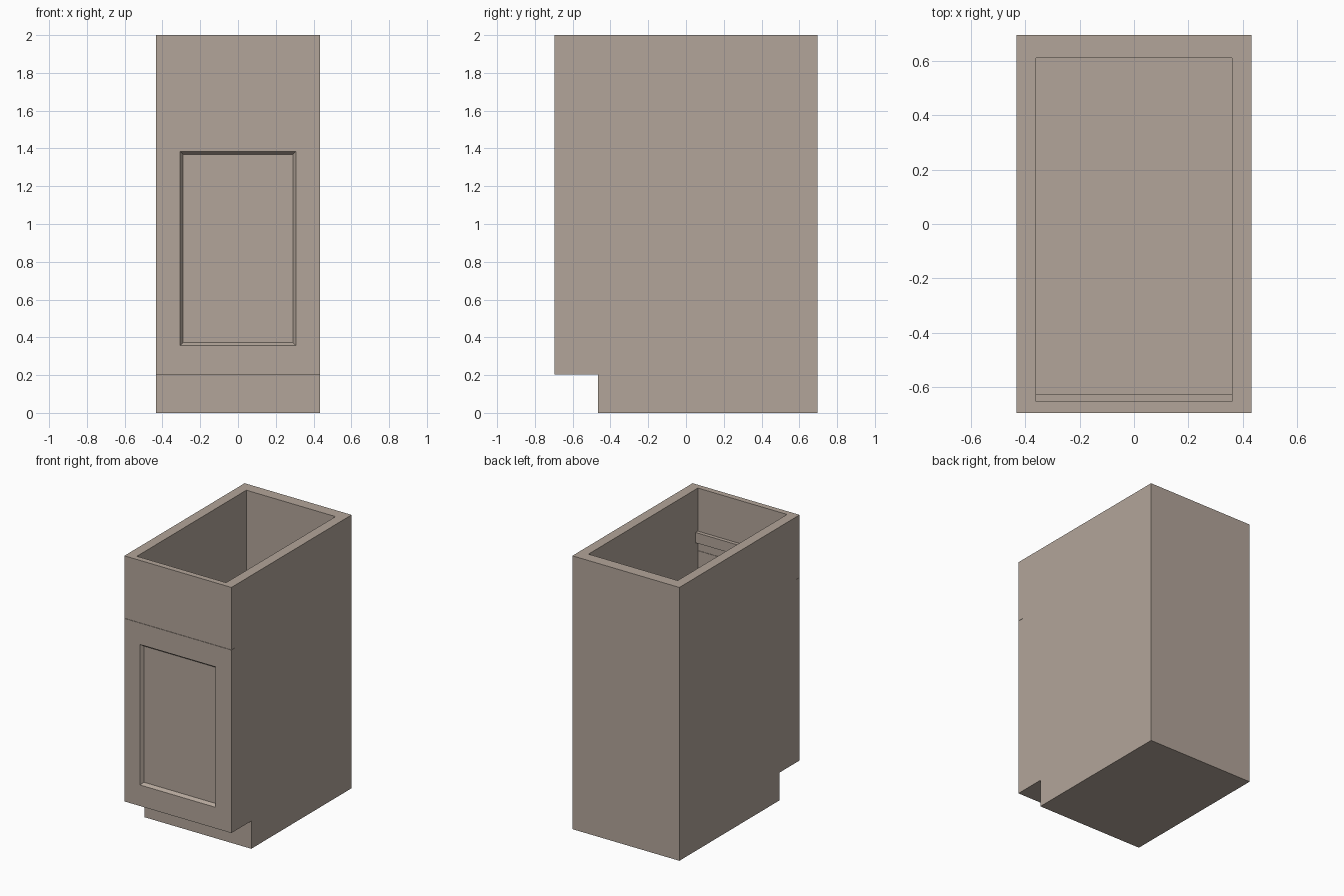
import bpy, bmesh

if "Cube" in bpy.data.objects:
    bpy.data.objects.remove(bpy.data.objects["Cube"])

W, D, H = 0.433, 0.695, 2.0      # half width, half depth, height
FRONT_IN = -0.653                # inner face of the front panels

paint = bpy.data.materials.new("taupe_paint")
paint.diffuse_color = (0.45, 0.378, 0.322, 1)
paint.use_nodes = True
paint.node_tree.nodes["Principled BSDF"].inputs["Base Color"].default_value = paint.diffuse_color


def finish(name, bm):
    bmesh.ops.recalc_face_normals(bm, faces=bm.faces)
    me = bpy.data.meshes.new(name)
    bm.to_mesh(me)
    bm.free()
    me.materials.append(paint)
    ob = bpy.data.objects.new(name, me)
    bpy.context.collection.objects.link(ob)
    return ob


def extrude_profile(name, pts, half_w):
    """Side profile (y, z) extruded across x."""
    bm = bmesh.new()
    face = bm.faces.new([bm.verts.new((-half_w, y, z)) for y, z in pts])
    new = bmesh.ops.extrude_face_region(bm, geom=[face])["geom"]
    verts = [v for v in new if isinstance(v, bmesh.types.BMVert)]
    bmesh.ops.translate(bm, verts=verts, vec=(2 * half_w, 0, 0))
    return finish(name, bm)


def box(name, half_w, y0, y1, z0, z1):
    return extrude_profile(name, [(y0, z0), (y1, z0), (y1, z1), (y0, z1)], half_w)


def cut(target, cutter):
    mod = target.modifiers.new(cutter.name, 'BOOLEAN')
    mod.operation = 'DIFFERENCE'
    mod.solver = 'EXACT'
    mod.object = cutter
    cutter.hide_render = True
    bpy.context.view_layer.objects.active = target
    bpy.ops.object.modifier_apply(modifier=mod.name)
    bpy.data.objects.remove(cutter)


# Cabinet carcass with toe kick notch
cabinet = extrude_profile("cabinet_body", [
    (-0.465, 0), (D, 0), (D, H), (-D, H), (-D, 0.203), (-0.465, 0.203)], W)

# Open interior
cut(cabinet, box("interior_cutter", 0.361, FRONT_IN, 0.612, 0.26, H + 0.2))

# Reveal gap between drawer front and door
cut(cabinet, box("gap_cutter", W + 0.1, -D - 0.1, FRONT_IN, 1.5415, 1.5435))

# Recessed door panel with sloped sides: profile flares outward past the front face
depth, slope = 0.022, 0.016
bm = bmesh.new()
rings = []
for y, grow in ((-D + depth, 0), (-D - depth, 2 * slope)):
    x, z0, z1 = 0.290 + grow, 0.373 - grow, 1.369 + grow
    rings.append([bm.verts.new(p) for p in
                  ((-x, y, z0), (x, y, z0), (x, y, z1), (-x, y, z1))])
for ring in rings:
    bm.faces.new(ring)
for i in range(4):
    j = (i + 1) % 4
    bm.faces.new((rings[0][i], rings[0][j], rings[1][j], rings[1][i]))
cut(cabinet, finish("panel_cutter", bm))

# Rail across the inside of the front
box("inner_front_rail", 0.361, FRONT_IN, -0.626, 1.61, 1.685)
